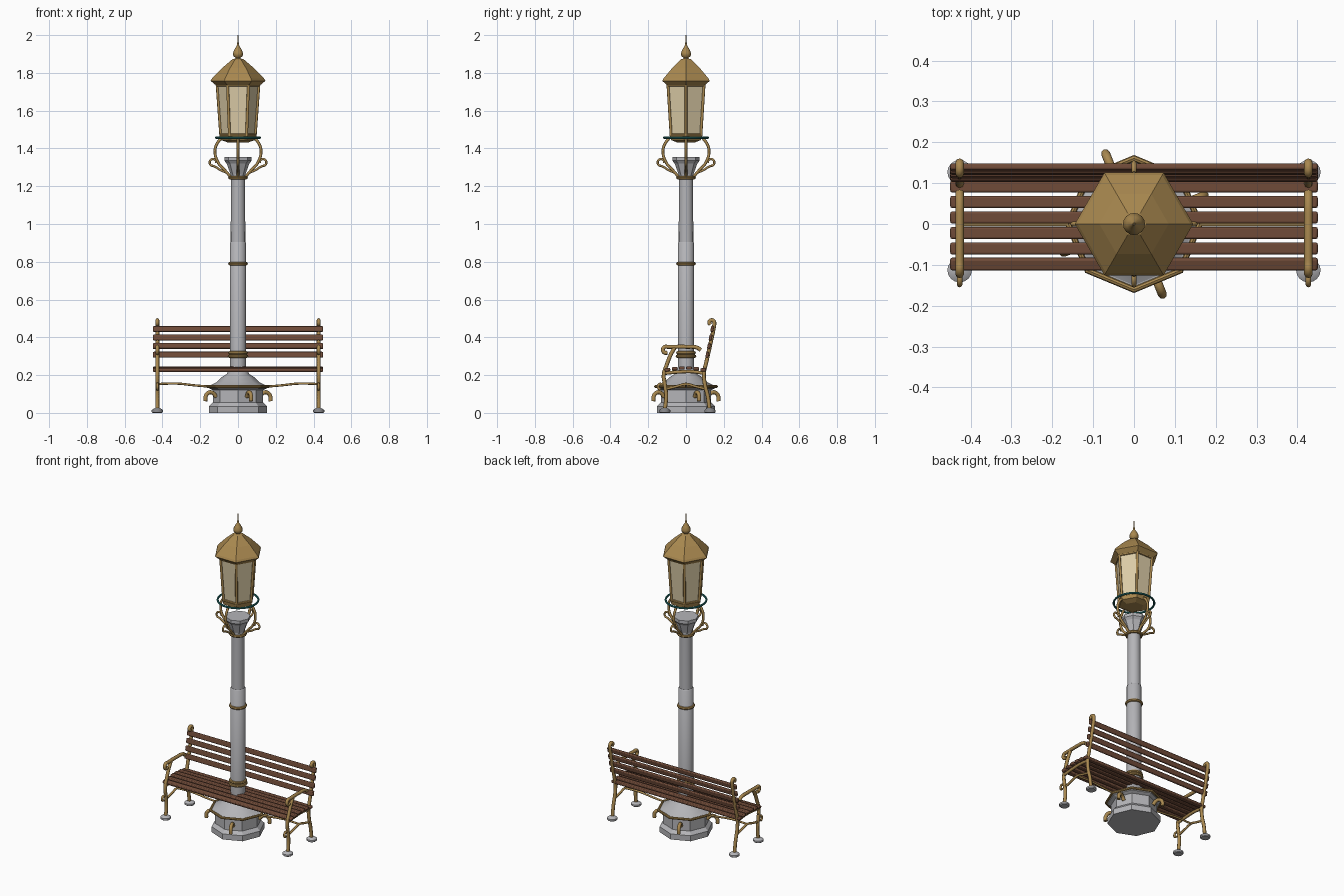
import bpy, math
from math import sin, cos, pi, radians
from mathutils import Matrix

cube = bpy.data.objects.get("Cube")
if cube:
    bpy.data.objects.remove(cube)


def material(name, rgb):
    m = bpy.data.materials.new(name)
    m.use_nodes = True
    col = (*rgb, 1)
    m.diffuse_color = col
    m.node_tree.nodes["Principled BSDF"].inputs["Base Color"].default_value = col
    return m


BRASS = material("aged brass", (0.40, 0.25, 0.08))
STONE = material("grey metal", (0.46, 0.46, 0.48))
WOOD = material("brown wood", (0.16, 0.07, 0.04))
GLASS = material("cream glass", (0.72, 0.61, 0.39))
TEAL = material("teal paint", (0.02, 0.19, 0.18))


def make_mesh(name, verts, faces, mat, smooth=False):
    me = bpy.data.meshes.new(name)
    me.from_pydata(verts, [], faces)
    me.materials.append(mat)
    ob = bpy.data.objects.new(name, me)
    bpy.context.collection.objects.link(ob)
    if smooth:
        bpy.ops.object.select_all(action='DESELECT')
        ob.select_set(True)
        bpy.context.view_layer.objects.active = ob
        bpy.ops.object.shade_smooth_by_angle(angle=radians(40))
    return ob


def lathe(name, profile, n, mat, smooth=False, at=(0, 0)):
    """Capped solid of n sides turned around z from (radius, height) points."""
    verts = [(at[0] + r * cos(2 * pi * i / n), at[1] + r * sin(2 * pi * i / n), z)
             for r, z in profile for i in range(n)]
    faces = [(k * n + i, k * n + (i + 1) % n, (k + 1) * n + (i + 1) % n, (k + 1) * n + i)
             for k in range(len(profile) - 1) for i in range(n)]
    top = (len(profile) - 1) * n
    faces += [tuple(range(n))[::-1], tuple(range(top, top + n))]
    return make_mesh(name, verts, faces, mat, smooth)


def ring(name, radius, z, tube, n, mat, m=8):
    """Closed ring of n segments with a round section."""
    verts = [((radius + tube * cos(2 * pi * j / m)) * cos(2 * pi * i / n),
              (radius + tube * cos(2 * pi * j / m)) * sin(2 * pi * i / n),
              z + tube * sin(2 * pi * j / m)) for i in range(n) for j in range(m)]
    faces = [(i * m + j, (i + 1) % n * m + j, (i + 1) % n * m + (j + 1) % m, i * m + (j + 1) % m)
             for i in range(n) for j in range(m)]
    return make_mesh(name, verts, faces, mat, n > 12)


def tube(name, points, radius, mat, curved=True, matrix=None):
    """Round bar swept along a path."""
    cu = bpy.data.curves.new(name, 'CURVE')
    cu.dimensions = '3D'
    cu.bevel_depth = radius
    cu.bevel_resolution = 2
    cu.resolution_u = 5
    cu.use_fill_caps = True
    sp = cu.splines.new('BEZIER' if curved else 'POLY')
    if curved:
        sp.bezier_points.add(len(points) - 1)
        for bp, p in zip(sp.bezier_points, points):
            bp.co = p
            bp.handle_left_type = bp.handle_right_type = 'AUTO'
    else:
        sp.points.add(len(points) - 1)
        for q, p in zip(sp.points, points):
            q.co = (*p, 1)
    cu.materials.append(mat)
    ob = bpy.data.objects.new(name, cu)
    bpy.context.collection.objects.link(ob)
    if matrix:
        ob.matrix_world = matrix
    return ob


def scroll(cx, cy, r, start, end, n=7, shrink=0.3):
    """Spiral points around a centre, tightening towards the end."""
    out = []
    for i in range(n):
        t = i / (n - 1)
        a = radians(start + (end - start) * t)
        out.append((cx + r * (1 - shrink * t) * cos(a), cy + r * (1 - shrink * t) * sin(a)))
    return out


# Pedestal and column
lathe("pedestal", [(0.153, 0), (0.153, 0.035), (0.133, 0.055), (0.133, 0.12),
                   (0.153, 0.13), (0.153, 0.143)], 8, STONE)
lathe("pedestal_cap", [(0.15, 0.143), (0.11, 0.165), (0.085, 0.19), (0.06, 0.205),
                       (0.045, 0.24)], 8, STONE, True)
lathe("column_lower", [(0.043, 0.22), (0.043, 0.9), (0.039, 0.905)], 16, STONE, True)
lathe("column_upper", [(0.039, 0.9), (0.037, 1.27)], 16, STONE, True)
lathe("capital", [(0.037, 1.255), (0.042, 1.27), (0.06, 1.32), (0.072, 1.335), (0.072, 1.355)],
      8, STONE)
ring("pedestal_ring", 0.161, 0.14, 0.008, 8, BRASS)
for z, r in ((0.3, 0.046), (0.318, 0.043), (0.79, 0.043), (1.245, 0.043)):
    ring("column_band", r, z, 0.009, 24, BRASS)

# Hooks around the pedestal
for k in range(4):
    tube("pedestal_hook", [(0.125, 0, 0.085), (0.143, 0, 0.105), (0.165, 0, 0.108),
                           (0.183, 0, 0.092), (0.186, 0, 0.062)], 0.011, BRASS,
         matrix=Matrix.Rotation(radians(-68 + 90 * k), 4, 'Z'))

# Brackets holding the lantern
for k in range(4):
    turn = Matrix.Rotation(pi / 2 * k, 4, 'Z')
    tube("lantern_bracket", [(0.09, 0, 1.45), (0.105, 0, 1.435), (0.122, 0, 1.39),
                             (0.105, 0, 1.325), (0.07, 0, 1.285), (0.04, 0, 1.25)],
         0.0075, BRASS, matrix=turn)
    curl = [(x, 0, z) for x, z in scroll(0.131, 1.327, 0.021, -100, 190)]
    tube("bracket_scroll", [(0.06, 0, 1.272), (0.09, 0, 1.284)] + curl, 0.006, BRASS, matrix=turn)

# Lantern
lathe("lantern_base", [(0.055, 1.432), (0.092, 1.445), (0.098, 1.47)], 6, BRASS)
ring("lantern_ring", 0.117, 1.457, 0.006, 32, TEAL)
lathe("lantern_glass", [(0.089, 1.465), (0.109, 1.742)], 6, GLASS)
ring("glass_lower_rail", 0.092, 1.472, 0.008, 6, BRASS)
ring("glass_upper_rail", 0.110, 1.735, 0.008, 6, BRASS)
for k in range(6):
    a = pi / 3 * k
    tube("lantern_post", [(r * cos(a), r * sin(a), z) for r, z in ((0.091, 1.465), (0.111, 1.742))],
         0.0075, BRASS, False)
lathe("lantern_roof", [(0.115, 1.733), (0.145, 1.758), (0.138, 1.77), (0.085, 1.825),
                       (0.03, 1.872), (0.012, 1.877)], 6, BRASS)
lathe("roof_finial", [(0.014, 1.868), (0.012, 1.878), (0.025, 1.89), (0.027, 1.905), (0.018, 1.925),
                      (0.007, 1.943), (0.004, 1.96), (0.002, 2.0)], 16, BRASS, True)


# Bench slats: long boards with softened edges, tilted around x
def slat(name, y, z, width, thick, tilt, length=0.9):
    bpy.ops.mesh.primitive_cube_add(size=1, location=(0, y, z), rotation=(tilt, 0, 0))
    ob = bpy.context.object
    ob.name = name
    ob.scale = (length, width, thick)
    bpy.ops.object.transform_apply(location=False, rotation=False, scale=True)
    ob.data.materials.append(WOOD)
    mod = ob.modifiers.new("Soft edges", 'BEVEL')
    mod.width = 0.005
    mod.segments = 2
    bpy.ops.object.shade_smooth_by_angle(angle=radians(40))


for k in range(6):
    slat("seat_slat", -0.098 + 0.038 * k, 0.228 + 0.01 * sin(pi * k / 5), 0.03, 0.017,
         0.25 if k == 0 else 0)
for k in range(4):
    slat("back_slat", 0.113 + 0.0085 * k, 0.308 + 0.0455 * k, 0.031, 0.016, radians(79))

# Bench side frames, the same on both sides
for side in (1, -1):
    x = side * 0.427

    def bar(name, pts, r=0.0105):
        tube(name, [(x, y, z) for y, z in pts], r, BRASS)

    bar("front_leg", [(-0.112, 0.015), (-0.105, 0.09), (-0.112, 0.15), (-0.118, 0.2),
                      (-0.1, 0.26), (-0.08, 0.31), (-0.06, 0.345)])
    bar("armrest", [(0.078, 0.332), (0.06, 0.345), (0, 0.35), (-0.06, 0.35)]
        + scroll(-0.105, 0.332, 0.02, 60, 300, 6))
    bar("leg_scroll", [(-0.108, 0.18)] + scroll(-0.133, 0.137, 0.018, 60, 270, 5), 0.007)
    bar("back_leg", [(0.125, 0.015), (0.115, 0.09), (0.1, 0.15), (0.095, 0.21), (0.108, 0.27),
                     (0.128, 0.36), (0.145, 0.44), (0.15, 0.475)]
        + scroll(0.135, 0.477, 0.015, 30, 240, 5))
    bar("seat_rail", [(-0.11, 0.21), (-0.05, 0.216), (0.04, 0.218), (0.1, 0.208)], 0.009)
    bar("leg_brace", [(-0.11, 0.125), (-0.05, 0.14), (0, 0.152), (0.05, 0.14), (0.108, 0.125)],
        0.007)
    tube("tie_rod", [(x, 0, 0.153), (x * 0.75, 0, 0.155), (x * 0.52, 0, 0.145),
                     (side * 0.158, 0, 0.14)], 0.006, BRASS)
    for y in (-0.113, 0.127):
        lathe("foot", [(0.024, 0), (0.03, 0.005), (0.03, 0.015), (0.014, 0.026)], 16, STONE,
              True, (x, y))
